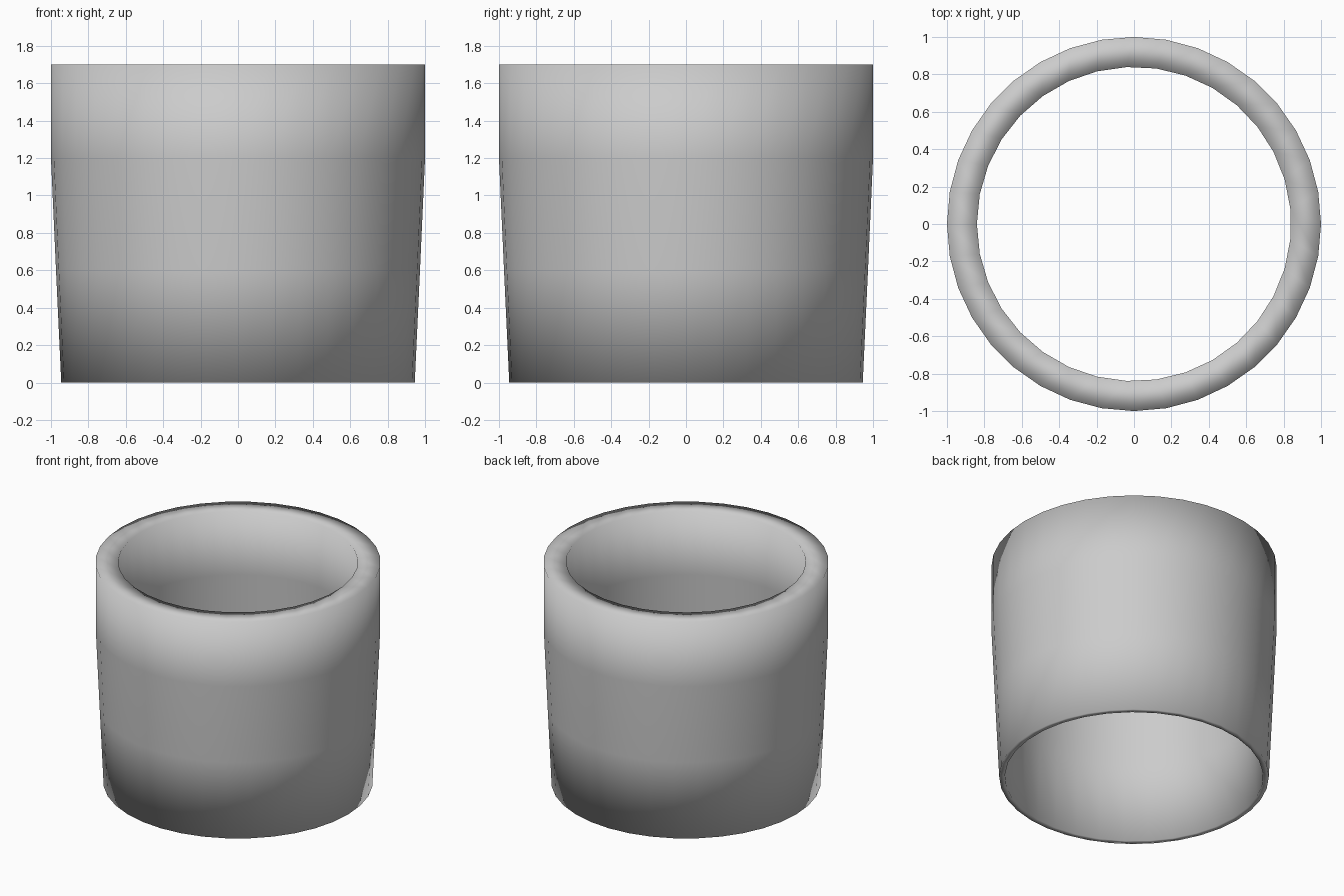
import bpy, bmesh
from math import cos, sin, pi

if "Cube" in bpy.data.objects:
    bpy.data.objects.remove(bpy.data.objects["Cube"])

bm = bmesh.new()


def wall(profile, sides, start):
    """Revolve a (radius, z) profile; return its bottom and top rings."""
    rings = [[bm.verts.new((r * cos(start + 2 * pi * i / sides),
                            r * sin(start + 2 * pi * i / sides), z))
              for i in range(sides)] for r, z in profile]
    for a, b in zip(rings, rings[1:]):
        for i in range(sides):
            j = (i + 1) % sides
            bm.faces.new((a[i], a[j], b[j], b[i]))
    return rings[0], rings[-1]


def rim(a, b):
    """Zip two rings of different side counts together with triangles."""
    i = j = 0
    while i < len(a) or j < len(b):
        p, q = a[i % len(a)], b[j % len(b)]
        if j == len(b) or (i < len(a) and (i + 0.5) / len(a) <= (j + 0.5) / len(b)):
            i += 1
            bm.faces.new((p, a[i % len(a)], q))
        else:
            j += 1
            bm.faces.new((p, b[j % len(b)], q))


# Outer wall: tapered below, straight collar above
outer = wall([(0.945, 0), (0.973, 0.6), (1.0, 1.2), (1.0, 1.7)], 36, 0)
# Inner wall: narrows towards the thick top rim
inner = wall([(0.905, 0), (0.882, 0.6), (0.86, 1.2), (0.84, 1.7)], 33, pi / 33)

# Bottom and top rims
for ring_a, ring_b in zip(outer, inner):
    rim(ring_a, ring_b)

bmesh.ops.recalc_face_normals(bm, faces=bm.faces[:])
for f in bm.faces:
    f.smooth = True

mesh = bpy.data.meshes.new("ring_sleeve")
bm.to_mesh(mesh)
bm.free()
bpy.context.collection.objects.link(bpy.data.objects.new("ring_sleeve", mesh))
